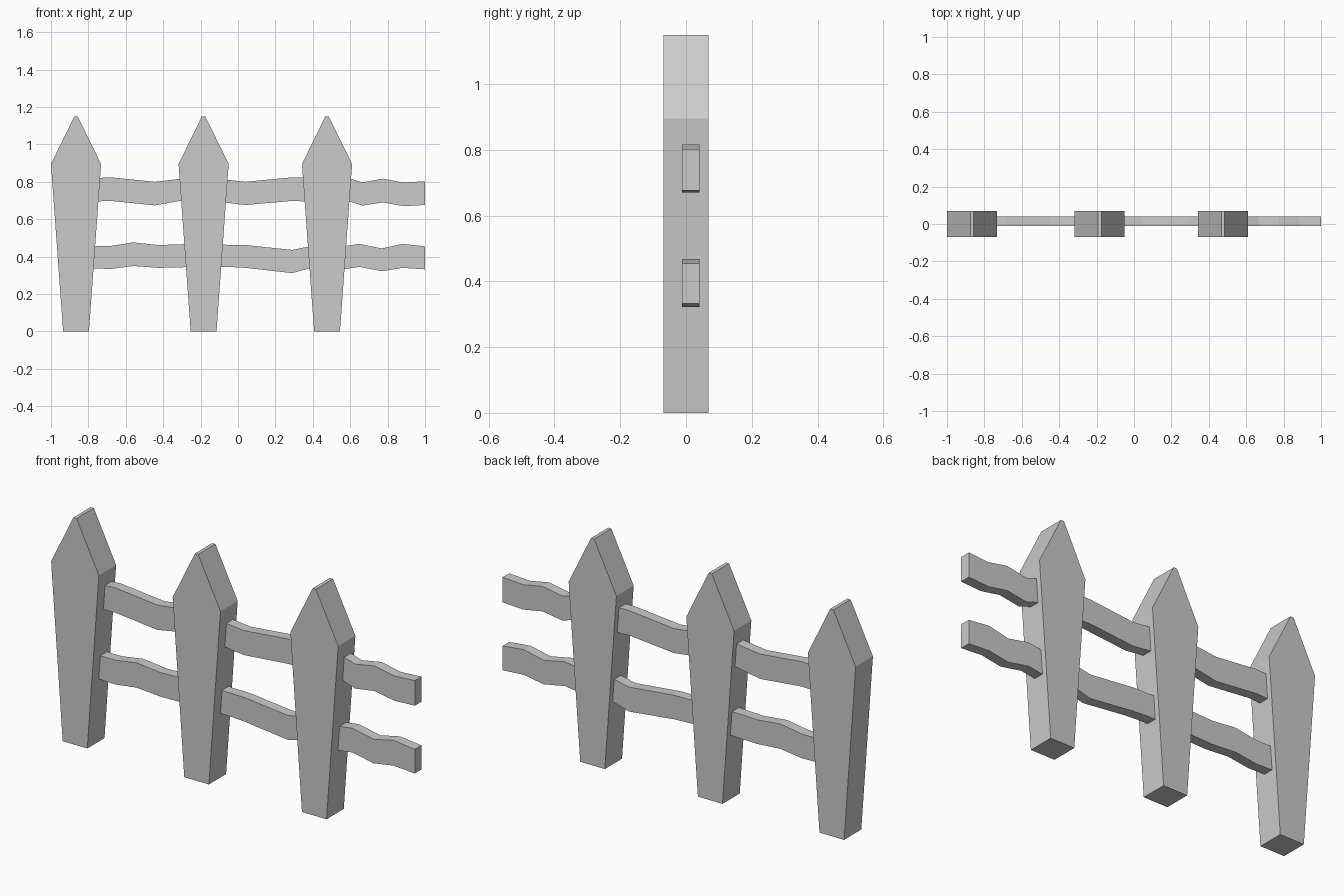
import bpy, bmesh


def extrude_profile(name, points, y0, y1):
    """Solid made from an x/z outline extruded along y."""
    bm = bmesh.new()
    face = bm.faces.new([bm.verts.new((x, y0, z)) for x, z in points])
    result = bmesh.ops.extrude_face_region(bm, geom=[face])
    moved = [g for g in result["geom"] if isinstance(g, bmesh.types.BMVert)]
    bmesh.ops.translate(bm, verts=moved, vec=(0, y1 - y0, 0))
    bmesh.ops.recalc_face_normals(bm, faces=bm.faces)
    mesh = bpy.data.meshes.new(name)
    bm.to_mesh(mesh)
    bm.free()
    obj = bpy.data.objects.new(name, mesh)
    bpy.context.collection.objects.link(obj)
    return obj


# Pointed posts, tapering towards the ground
half = [(0.069, 0), (0.134, 0.895), (0.009, 1.15)]
outline = half + [(-x, z) for x, z in reversed(half)]
for side, cx in (("left", -0.866), ("middle", -0.184), ("right", 0.476)):
    post = extrude_profile(side + "_post", outline, -0.069, 0.069)
    post.location.x = cx

# Wavy rails: (x, bottom z, top z) stations, starting inside the left post
upper = [(-0.85, 0.692, 0.815), (-0.68, 0.698, 0.824), (-0.445, 0.674, 0.80),
         (-0.31, 0.698, 0.816), (-0.184, 0.705, 0.82), (-0.05, 0.687, 0.81),
         (0.04, 0.676, 0.80), (0.29, 0.698, 0.824), (0.476, 0.69, 0.82),
         (0.60, 0.694, 0.817), (0.665, 0.673, 0.797), (0.775, 0.69, 0.817),
         (0.885, 0.67, 0.796), (1.0, 0.676, 0.803)]
lower = [(-0.85, 0.34, 0.457), (-0.68, 0.334, 0.457), (-0.56, 0.35, 0.476),
         (-0.425, 0.34, 0.462), (-0.184, 0.346, 0.47), (-0.05, 0.345, 0.463),
         (0.04, 0.34, 0.462), (0.29, 0.312, 0.436), (0.385, 0.338, 0.455),
         (0.57, 0.334, 0.457), (0.65, 0.345, 0.468), (0.77, 0.322, 0.444),
         (0.88, 0.34, 0.468), (1.0, 0.332, 0.455)]
for name, stations in (("upper_rail", upper), ("lower_rail", lower)):
    points = [(x, b) for x, b, t in stations] + [(x, t) for x, b, t in reversed(stations)]
    extrude_profile(name, points, -0.012, 0.041)
